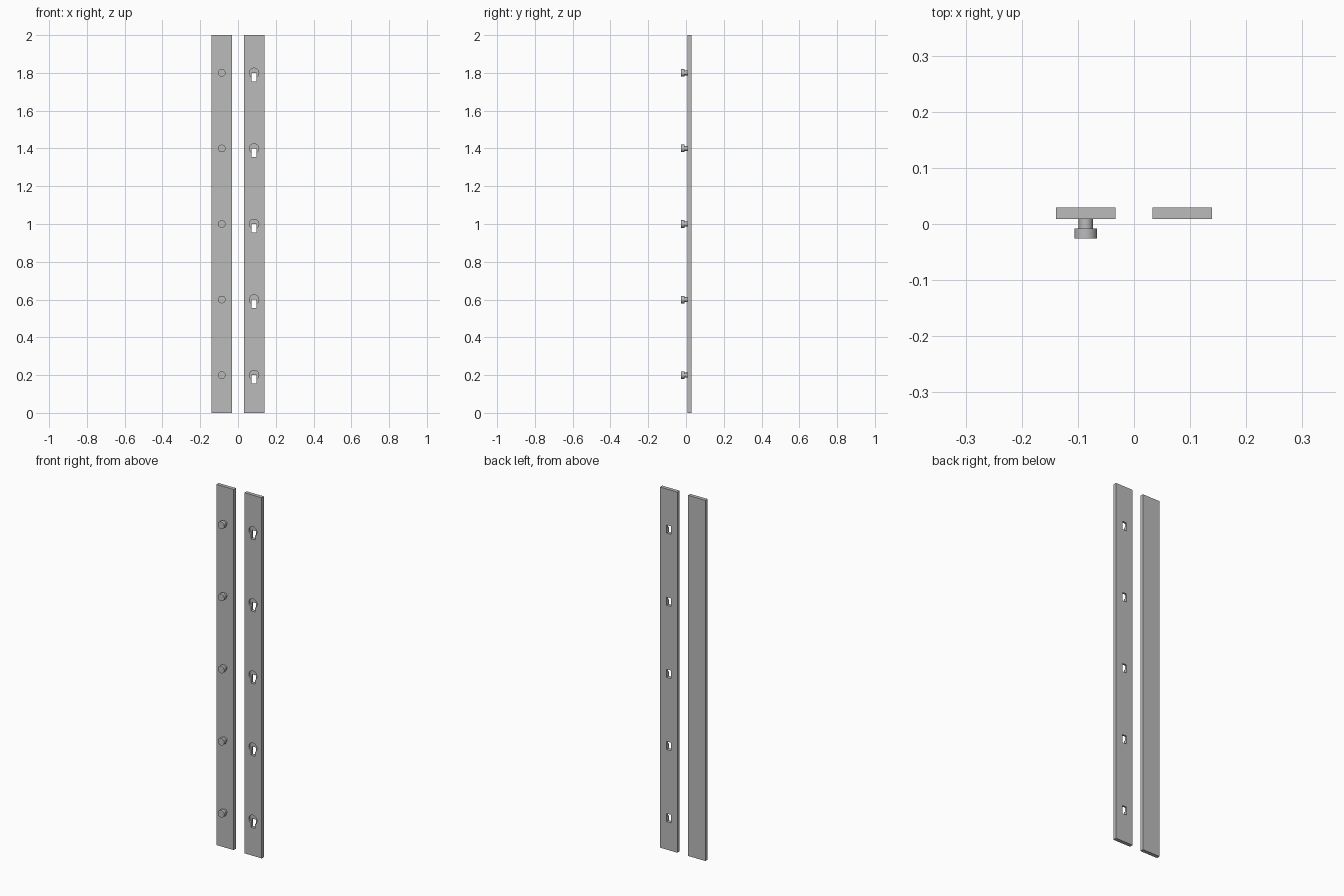
import bpy, bmesh, math
from mathutils import Matrix, Vector

cube = bpy.data.objects.get("Cube")
if cube:
    bpy.data.objects.remove(cube, do_unlink=True)

steel = bpy.data.materials.new("grey_steel")
steel.use_nodes = True
grey = (0.5, 0.5, 0.5, 1)
steel.diffuse_color = grey
steel.node_tree.nodes["Principled BSDF"].inputs["Base Color"].default_value = grey

BACK, FRONT, HEAD_BACK, HEAD_FRONT = 0.029, 0.009, -0.008, -0.026
STATIONS = [0.2 + 0.4 * i for i in range(5)]
PIN_X, KEY_X = -0.086, 0.085


def finish(name, bm):
    mesh = bpy.data.meshes.new(name)
    bm.to_mesh(mesh)
    bm.free()
    obj = bpy.data.objects.new(name, mesh)
    bpy.context.collection.objects.link(obj)
    mesh.materials.append(steel)
    return obj


def add_box(bm, x0, x1, y0, y1, z0, z1):
    centre = Vector((x0 + x1, y0 + y1, z0 + z1)) / 2
    size = Matrix.Diagonal((x1 - x0, y1 - y0, z1 - z0, 1))
    bmesh.ops.create_cube(bm, size=1, matrix=Matrix.Translation(centre) @ size)


def add_disc(bm, x, z, radius, y0, y1):
    place = Matrix.Translation((x, (y0 + y1) / 2, z)) @ Matrix.Rotation(math.pi / 2, 4, "X")
    bmesh.ops.create_cone(bm, cap_ends=True, segments=32, radius1=radius,
                          radius2=radius, depth=y1 - y0, matrix=place)


def plate(name, x0, x1):
    bm = bmesh.new()
    add_box(bm, x0, x1, FRONT, BACK, 0, 2)
    return finish(name, bm)


def cut(target, cutter):
    cutter.hide_render = True
    cutter.hide_set(True)
    mod = target.modifiers.new(cutter.name, "BOOLEAN")
    mod.operation = "DIFFERENCE"
    mod.solver = "EXACT"
    mod.object = cutter


# Two flat rails
pin_rail = plate("pin_rail", -0.139, -0.033)
keyhole_rail = plate("keyhole_rail", 0.033, 0.139)

# Headed pins on the right rail
for i, z in enumerate(STATIONS, 1):
    bm = bmesh.new()
    add_disc(bm, PIN_X, z, 0.0125, HEAD_BACK, FRONT)
    add_disc(bm, PIN_X, z, 0.02, HEAD_FRONT, HEAD_BACK)
    pin = finish(f"headed_pin_{i}", bm)
    bpy.ops.object.select_all(action="DESELECT")
    pin.select_set(True)
    bpy.context.view_layer.objects.active = pin
    bpy.ops.object.shade_smooth_by_angle(angle=math.radians(30))

# Keyholes: blind round pockets with slots running through below them
pockets, slots = bmesh.new(), bmesh.new()
for z in STATIONS:
    add_disc(pockets, KEY_X, z, 0.025, FRONT - 0.01, FRONT + 0.01)
    add_box(slots, KEY_X - 0.013, KEY_X + 0.013, FRONT - 0.02, BACK + 0.02, z - 0.045, z)
cut(keyhole_rail, finish("pocket_cutter", pockets))
cut(keyhole_rail, finish("slot_cutter", slots))
